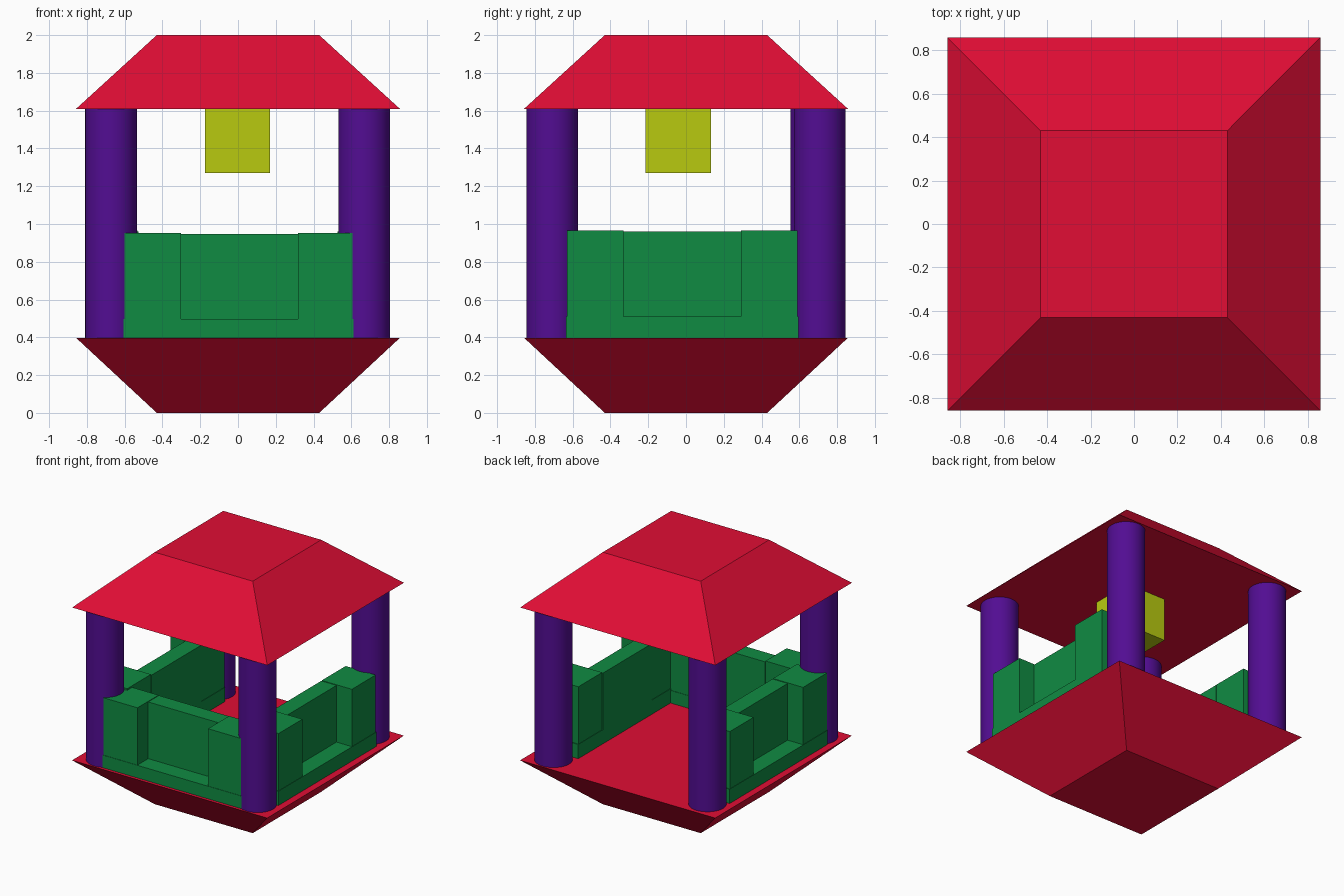
import bpy, bmesh, math
from mathutils import Matrix, Vector

if "Cube" in bpy.data.objects:
    bpy.data.objects.remove(bpy.data.objects["Cube"])


def material(name, rgb):
    m = bpy.data.materials.new(name)
    m.diffuse_color = (*rgb, 1)
    m.use_nodes = True
    m.node_tree.nodes["Principled BSDF"].inputs["Base Color"].default_value = m.diffuse_color
    return m


RED = material("red", (0.75, 0.004, 0.035))
PURPLE = material("purple", (0.085, 0.004, 0.29))
GREEN = material("green", (0.005, 0.26, 0.055))
YELLOW = material("yellow", (0.48, 0.59, 0.005))


def finish(name, bm, mat):
    bmesh.ops.recalc_face_normals(bm, faces=bm.faces)
    me = bpy.data.meshes.new(name)
    bm.to_mesh(me)
    bm.free()
    me.materials.append(mat)
    ob = bpy.data.objects.new(name, me)
    bpy.context.collection.objects.link(ob)
    return ob


def add_box(bm, lo, hi):
    lo, hi = Vector(lo), Vector(hi)
    mat = Matrix.Translation((lo + hi) / 2) @ Matrix.Diagonal((*(hi - lo), 1))
    bmesh.ops.create_cube(bm, size=1, matrix=mat)


def frustum(name, z0, half0, z1, half1):
    bm = bmesh.new()
    r2 = math.sqrt(2)
    bmesh.ops.create_cone(bm, cap_ends=True, segments=4, radius1=half0 * r2,
                          radius2=half1 * r2, depth=z1 - z0)
    bmesh.ops.transform(bm, verts=bm.verts, matrix=Matrix.Translation(
        (0, 0, (z0 + z1) / 2)) @ Matrix.Rotation(math.pi / 4, 4, 'Z'))
    return finish(name, bm, RED)


def wall(name, angle, middle, out, top):
    """Recessed railing facing -y before it is turned; middle = shift along it."""
    bm = bmesh.new()
    back = out - 0.264
    sill = top - 0.455
    # sill, end posts, recessed panel
    add_box(bm, (-0.615, -out - 0.003, 0.39), (0.615, -back + 0.003, sill))
    for s in (-1, 1):
        a, b = sorted((s * 0.31, s * 0.609))
        add_box(bm, (a, -out, sill), (b, -back, top))
    add_box(bm, (-0.31, -out + 0.135, sill), (0.31, -back + 0.005, top - 0.005))
    bmesh.ops.transform(bm, verts=bm.verts, matrix=Matrix.Rotation(angle, 4, 'Z')
                        @ Matrix.Translation((middle, 0, 0)))
    return finish(name, bm, GREEN)


# Roof and inverted base
frustum("roof", 1.61, 0.857, 2.0, 0.43)
frustum("base", 0.0, 0.43, 0.397, 0.857)

# Corner pillars
for name, x, y in (("front_left_pillar", -0.672, -0.708),
                   ("front_right_pillar", 0.668, -0.708),
                   ("back_left_pillar", -0.672, 0.69),
                   ("back_right_pillar", 0.668, 0.708)):
    bm = bmesh.new()
    bmesh.ops.create_cone(bm, cap_ends=True, segments=48, radius1=0.137,
                          radius2=0.137, depth=1.22,
                          matrix=Matrix.Translation((x, y, 1.003)))
    ob = finish(name, bm, PURPLE)
    bpy.ops.object.select_all(action='DESELECT')
    ob.select_set(True)
    bpy.context.view_layer.objects.active = ob
    bpy.ops.object.shade_smooth_by_angle()

# Railings on three sides, the back stays open
wall("front_wall", 0, 0.008, 0.83, 0.952)
wall("right_wall", math.pi / 2, -0.02, 0.797, 0.965)
wall("left_wall", -math.pi / 2, 0.02, 0.797, 0.965)

# Hanging lamp
bm = bmesh.new()
add_box(bm, (-0.175, -0.215, 1.27), (0.17, 0.132, 1.612))
finish("lamp", bm, YELLOW)
